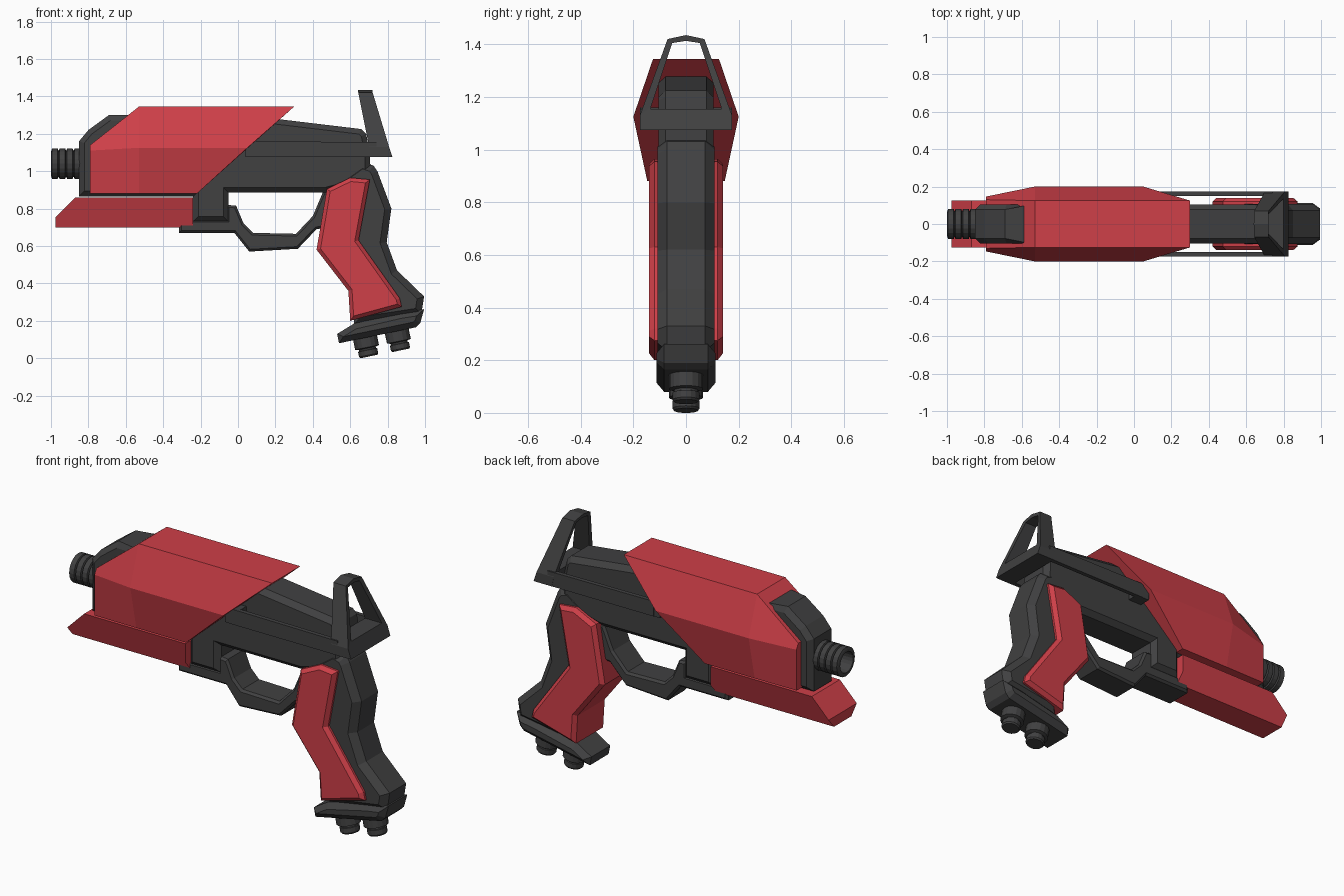
import bpy, bmesh, math
from mathutils import Matrix, Vector

if "Cube" in bpy.data.objects:
    bpy.data.objects.remove(bpy.data.objects["Cube"])


def material(name, rgb):
    m = bpy.data.materials.new(name)
    m.diffuse_color = (*rgb, 1)
    m.use_nodes = True
    m.node_tree.nodes["Principled BSDF"].inputs["Base Color"].default_value = m.diffuse_color
    return m


RED = material("red_plastic", (0.62, 0.05, 0.065))
DARK = material("dark_grey", (0.052, 0.052, 0.053))


def finish(bm, name, mat):
    bmesh.ops.recalc_face_normals(bm, faces=bm.faces)
    me = bpy.data.meshes.new(name)
    bm.to_mesh(me)
    bm.free()
    me.materials.append(mat)
    ob = bpy.data.objects.new(name, me)
    bpy.context.collection.objects.link(ob)
    return ob


def prism(name, profile, y0, y1, mat, bevel=0.0):
    """Side profile (x, z) extruded from y0 to y1, rim edges chamfered."""
    bm = bmesh.new()
    face = bm.faces.new([bm.verts.new((x, y0, z)) for x, z in profile])
    new = bmesh.ops.extrude_face_region(bm, geom=[face], use_keep_orig=True)
    for v in new["geom"]:
        if isinstance(v, bmesh.types.BMVert):
            v.co.y = y1
    if bevel:
        rim = [e for e in bm.edges if abs(e.verts[0].co.y - e.verts[1].co.y) < 1e-6]
        bmesh.ops.bevel(bm, geom=rim, offset=bevel, segments=1, affect='EDGES')
    return finish(bm, name, mat)


def loft(name, rings, mat, closed=False):
    """Skin a list of equal-length rings; cap the ends or join them in a loop."""
    bm = bmesh.new()
    vs = [[bm.verts.new(p) for p in r] for r in rings]
    n = len(rings[0])
    for a in range(len(vs) if closed else len(vs) - 1):
        b = (a + 1) % len(vs)
        for i in range(n):
            j = (i + 1) % n
            bm.faces.new((vs[a][i], vs[a][j], vs[b][j], vs[b][i]))
    if not closed:
        bm.faces.new(vs[0])
        bm.faces.new(vs[-1])
    return finish(bm, name, mat)


def lathe(name, outline, origin, axis, mat, n=16):
    """Revolve (radius, distance) points about an axis."""
    rot = Vector((0, 0, 1)).rotation_difference(Vector(axis)).to_matrix().to_4x4()
    m = Matrix.Translation(origin) @ rot
    rings = [[m @ Vector((r * math.cos(2 * math.pi * i / n), r * math.sin(2 * math.pi * i / n), d))
              for i in range(n)] for r, d in outline]
    ob = loft(name, rings, mat)
    for p in ob.data.polygons:
        p.use_smooth = False
    return ob


# Receiver body
prism("receiver", [(-.85, .865), (-.85, 1.16), (-.80, 1.22), (-.69, 1.30), (-.55, 1.30), (.2, 1.28),
                   (.66, 1.225), (.685, 1.20), (.705, 1.10), (.71, .95), (.47, .885), (-.05, .885),
                   (-.05, .73), (-.24, .73), (-.24, .865)], -.105, .105, DARK, .028)

# Trigger guard
prism("trigger_guard", [(-.315, .74), (-.315, .67), (-.02, .67), (.06, .57), (.32, .585), (.42, .69),
                        (.50, .70), (.50, .89), (.455, .89), (.40, .76), (.31, .665), (.08, .67),
                        (.03, .72), (-.01, .815), (-.06, .82), (-.06, .74)], -.085, .085, DARK, .012)

# Faceted red shell: (x, z) of top, middle and bottom edges with half-widths
def shell_ring(top, mid, low):
    half = [top, mid, low]
    return [(x, y, z) for x, y, z in half] + [(x, -y, z) for x, y, z in reversed(half)]


loft("upper_shell", [
    shell_ring((-.79, .13, 1.14), (-.79, .147, 1.11), (-.79, .145, .88)),
    shell_ring((-.53, .125, 1.345), (-.53, .20, 1.125), (-.53, .147, .88)),
    shell_ring((.30, .125, 1.345), (.05, .20, 1.125), (-.22, .147, .88)),
], RED)

# Red fore-end with narrowed underside
fore = prism("fore_end", [(-.975, .70), (-.975, .755), (-.87, .86), (-.24, .86), (-.24, .755), (-.24, .70)],
             -.125, .125, RED)
for v in fore.data.vertices:
    if v.co.z < .72:
        v.co.y *= .62

# Ribbed hollow barrel
ribs = [(.07, 0)]
for i in range(4):
    d = .02 + i * .04
    ribs += [(.07, d), (.081, d + .004), (.081, d + .034), (.07, d + .038)]
lathe("barrel", ribs + [(.058, .18), (.055, .07)], (-.82, 0, 1.04), (-1, 0, 0), DARK, 20)

# Grip core and red grip cover
prism("grip_core", [(.52, .95), (.66, 1.05), (.725, 1.03), (.745, 1.0), (.82, .80), (.795, .62), (.85, .47),
                    (.995, .33), (.98, .235), (.62, .18), (.63, .36), (.46, .60)],
      -.108, .108, DARK, .035)
prism("grip_cover", [(.60, .20), (.875, .275), (.865, .32), (.645, .63), (.705, .955), (.60, .965),
                     (.475, .905), (.42, .58), (.59, .36)], -.14, .14, RED, .02)

# Grip base plate and two knobs
prism("grip_base", [(.53, .13), (.54, .08), (.95, .165), (.975, .19), (.995, .262), (.87, .243), (.62, .185)],
      -.113, .113, DARK, .03)
for name, x, z in (("front_knob", .70, .015), ("rear_knob", .87, .048)):
    lathe(name, [(.046, 0), (.052, .008), (.052, .035), (.046, .037), (.046, .045),
                 (.065, .05), (.065, .13)], (x, 0, z - .006), (-.2, 0, .98), DARK)

# Leaning rear sight: outer and inner outlines joined as a frame
outer = [(-.175, 1.075), (-.175, 1.13), (-.07, 1.42), (0, 1.435), (.07, 1.42), (.175, 1.13), (.175, 1.075)]
inner = [(-.135, 1.155), (-.132, 1.165), (-.052, 1.405), (0, 1.413), (.052, 1.405), (.132, 1.165), (.135, 1.155)]


def front_x(z):
    return .64 + (1.435 - z) * .20


def rear_x(z):
    return .72 + max(0, 1.40 - z) * .325


loft("rear_sight", [[(rear_x(a[1]), *a), (front_x(a[1]), *a), (front_x(b[1]), *b), (rear_x(b[1]), *b)]
                    for a, b in zip(outer, inner)], DARK, closed=True)

# Side rails running from the sight to the shell, with brackets
for side, s in (("left", 1), ("right", -1)):
    prism(side + "_rail", [(.08, 1.075), (.08, 1.16), (.74, 1.155), (.74, 1.075)], s * .15, s * .174, DARK)
    prism(side + "_rail_bracket", [(.04, 1.075), (.04, 1.16), (.125, 1.16), (.125, 1.075)],
          s * .09, s * .172, DARK)
